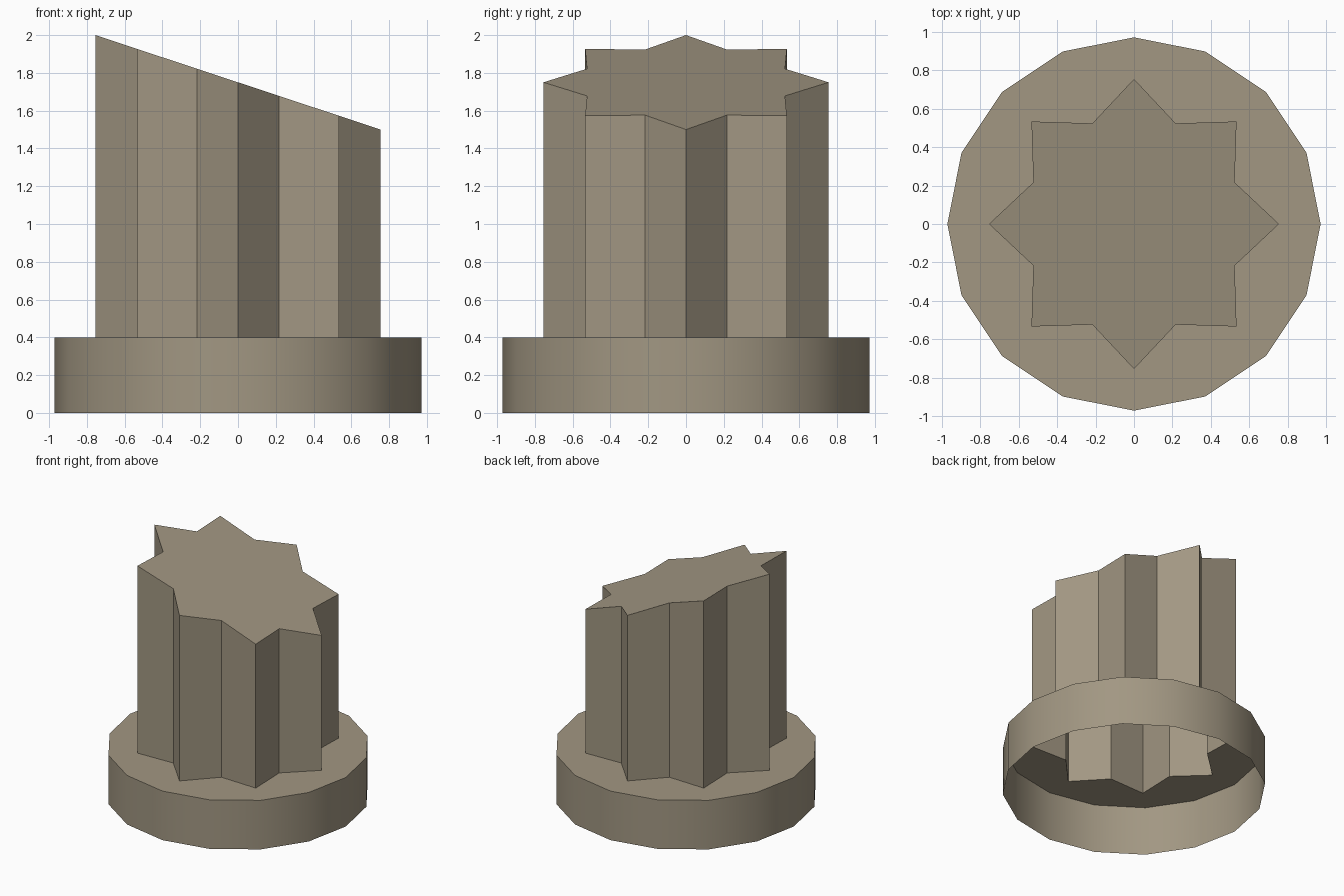
import bpy, bmesh
from math import cos, sin, pi, radians

if "Cube" in bpy.data.objects:
    bpy.data.objects.remove(bpy.data.objects["Cube"])

N = 16
BASE_R, BASE_H = 0.972, 0.4
TIP_R, VALLEY_R = 0.755, 0.567

# Warm grey-brown stone
stone = bpy.data.materials.new("stone")
stone.diffuse_color = (0.36, 0.31, 0.225, 1)
stone.use_nodes = True
stone.node_tree.nodes["Principled BSDF"].inputs["Base Color"].default_value = stone.diffuse_color


def ring(radius, height):
    """Ring of N points; radius takes an index, height takes x."""
    pts = []
    for i in range(N):
        a = 2 * pi * i / N
        x, y = radius(i) * cos(a), radius(i) * sin(a)
        pts.append((x, y, height(x)))
    return pts


def skin(name, rings, cap):
    """Join successive rings with quads, optionally capping the last one."""
    bm = bmesh.new()
    loops = [[bm.verts.new(p) for p in r] for r in rings]
    for a, b in zip(loops, loops[1:]):
        for i in range(N):
            j = (i + 1) % N
            bm.faces.new((a[i], a[j], b[j], b[i]))
    if cap:
        bm.faces.new(loops[-1])
    mesh = bpy.data.meshes.new(name)
    bm.to_mesh(mesh)
    bm.free()
    mesh.materials.append(stone)
    ob = bpy.data.objects.new(name, mesh)
    bpy.context.collection.objects.link(ob)
    return ob


def round_r(i):
    return BASE_R


def star_r(i):
    return VALLEY_R if i % 2 else TIP_R


def flat(z):
    return lambda x: z


def slope(x):
    return 1.75 - 0.25 * x / TIP_R


# Base: open-bottomed rim and a flat top with a star-shaped opening
base = skin("base", [ring(round_r, flat(0)), ring(round_r, flat(BASE_H)),
                     ring(star_r, flat(BASE_H))], cap=False)

# Column: hollow eight-pointed star with a slanted top
skin("star_column", [ring(star_r, flat(BASE_H)), ring(star_r, slope)], cap=True)

# Smooth the rim only
bpy.context.view_layer.objects.active = base
base.select_set(True)
bpy.ops.object.shade_smooth_by_angle(angle=radians(30))
